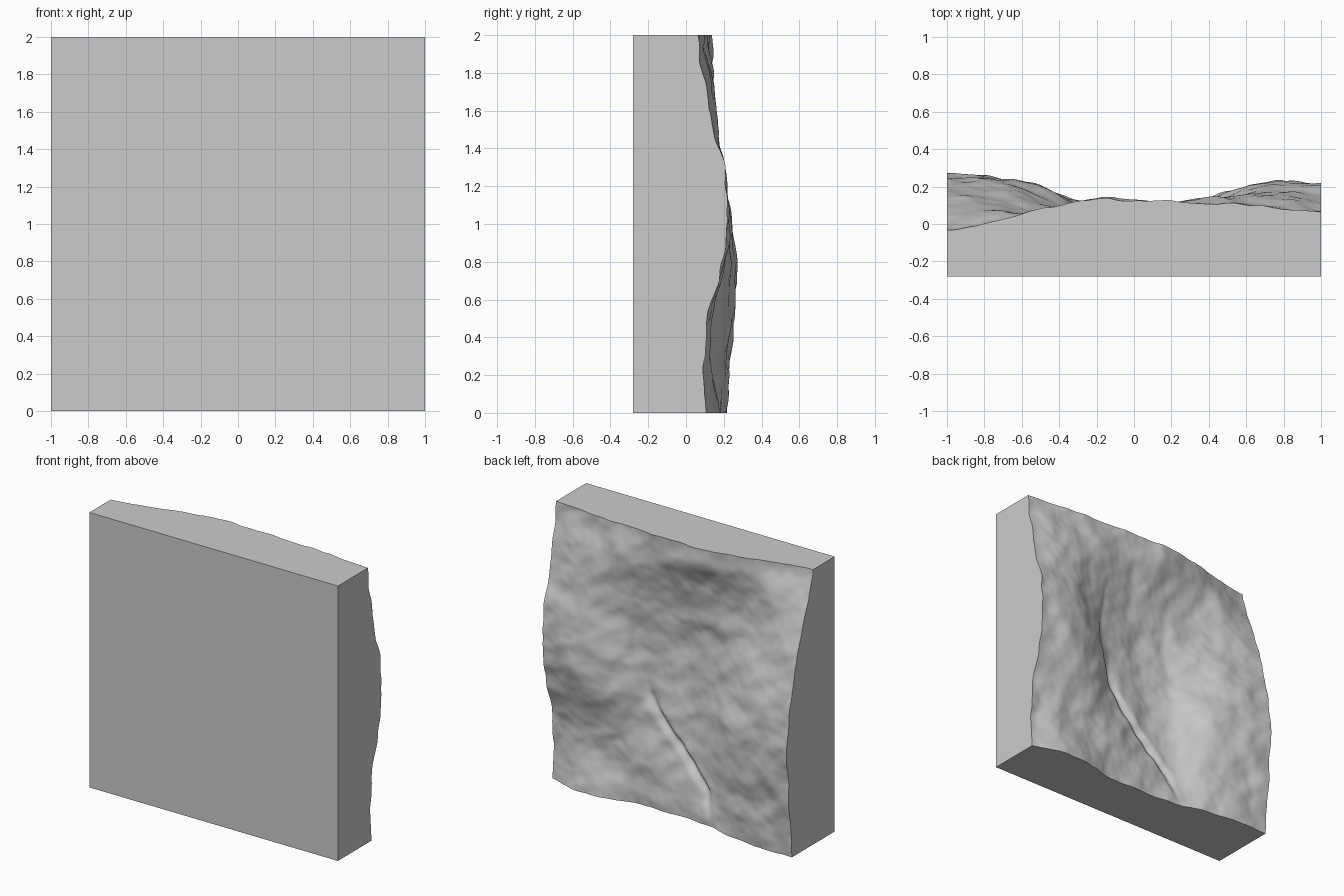
import bpy
import bmesh
import math
from mathutils import Vector, noise

FRONT_Y = -0.28
SEGMENTS = 150

# Broad relief of the rock in hundredths: rows rise from z=0, columns run from x=-1
RELIEF = [
    [22, 21, 18, 12, 11, 11, 15, 18, 11],
    [23, 22, 18, 10, 10, 11, 12, 13, 9],
    [25, 24, 20, 8, 6, 9, 11, 13, 12],
    [27, 25, 21, 7, 4, 7, 17, 20, 18],
    [24, 23, 15, 4, 2, 6, 17, 22, 22],
    [19, 17, 9, 2, 2, 6, 13, 21, 21],
    [13, 10, 4, 3, 4, 8, 13, 17, 15],
    [5, 6, 5, 7, 9, 12, 14, 14, 10],
    [-4, 2, 8, 12, 13, 12, 11, 8, 7],
]

# Line of the gully as (x, z)
GULLY = [(0.28, 1.73), (0.33, 1.4), (0.36, 1.1), (0.27, 0.81), (0.13, 0.62),
         (-0.05, 0.43), (-0.23, 0.23), (-0.3, 0)]


def cubic(p, t):
    """Smooth curve through four neighbouring values."""
    a, b, c, d = p
    return b + 0.5 * t * (c - a + t * (2 * a - 5 * b + 4 * c - d
                                       + t * (3 * (b - c) + d - a)))


def sample(values, pos):
    """Smoothly read a list at a fractional position."""
    last = len(values) - 1
    i = min(int(pos), last - 1)
    around = [values[max(0, min(last, i + k))] for k in (-1, 0, 1, 2)]
    return cubic(around, pos - i)


def gully_distance(x, z):
    """Signed distance from the gully line, positive towards +x."""
    p = Vector((x, z))
    best = None
    for start, end in zip(GULLY, GULLY[1:]):
        a, b = Vector(start), Vector(end)
        ab = b - a
        t = max(0, min(1, (p - a).dot(ab) / ab.length_squared))
        gap = p - (a + ab * t)
        side = 1 if ab.x * gap.y - ab.y * gap.x > 0 else -1
        if best is None or gap.length < abs(best):
            best = side * gap.length
    return best


def rock_depth(x, z):
    step = len(RELIEF) - 1
    across = (x + 1) / 2 * step
    rows = [sample(row, across) for row in RELIEF]
    y = sample(rows, z / 2 * step) / 100

    # Gully: a narrow slot low down, opening towards -x higher up
    d = gully_distance(x, z)
    opening = max(0, min(1, (z - 0.7) / 0.4))
    width = 0.03 if d > 0 else 0.02 + 0.1 * opening
    fade = max(0, min(1, z / 0.3, (1.7 - z) / 0.8))
    y -= 0.03 * fade * math.exp(-(d / width) ** 2)

    # Overhanging lip below the top edge
    lip = math.exp(-((x + 0.15) / 0.25) ** 2 - ((z - 1.86) / 0.1) ** 2)
    y += 0.03 * lip

    # Rough rock texture, large lumps then small ones
    y += 0.015 * noise.noise(Vector((x * 4, 0.5, z * 5)))
    y += 0.012 * noise.noise(Vector((x * 8 + z * 3, 3.1, z * 8)))
    y += 0.003 * noise.noise(Vector((x * 18, 7.3, z * 18)))
    return y


cube = bpy.data.objects.get("Cube")
if cube:
    bpy.data.objects.remove(cube, do_unlink=True)

grey = bpy.data.materials.new("stone_grey")
grey.use_nodes = True
colour = (0.6, 0.6, 0.6, 1)
grey.diffuse_color = colour
grey.node_tree.nodes["Principled BSDF"].inputs["Base Color"].default_value = colour

# Rough back face
bm = bmesh.new()
bmesh.ops.create_grid(bm, x_segments=SEGMENTS, y_segments=SEGMENTS, size=1)
for v in bm.verts:
    x, z = v.co.x, v.co.y + 1
    v.co = (x, rock_depth(x, z), z)

# Flat sides and front
border = [e for e in bm.edges if e.is_boundary]
new = bmesh.ops.extrude_edge_only(bm, edges=border)["geom"]
for v in new:
    if isinstance(v, bmesh.types.BMVert):
        v.co.y = FRONT_Y
rim = [e for e in bm.edges if e.is_boundary]
bmesh.ops.holes_fill(bm, edges=rim, sides=0)
bmesh.ops.recalc_face_normals(bm, faces=bm.faces)

mesh = bpy.data.meshes.new("rock_slab")
bm.to_mesh(mesh)
bm.free()
mesh.materials.append(grey)
slab = bpy.data.objects.new("rock_slab", mesh)
bpy.context.collection.objects.link(slab)

bpy.ops.object.select_all(action="DESELECT")
slab.select_set(True)
bpy.context.view_layer.objects.active = slab
bpy.ops.object.shade_smooth_by_angle(angle=math.radians(50))
